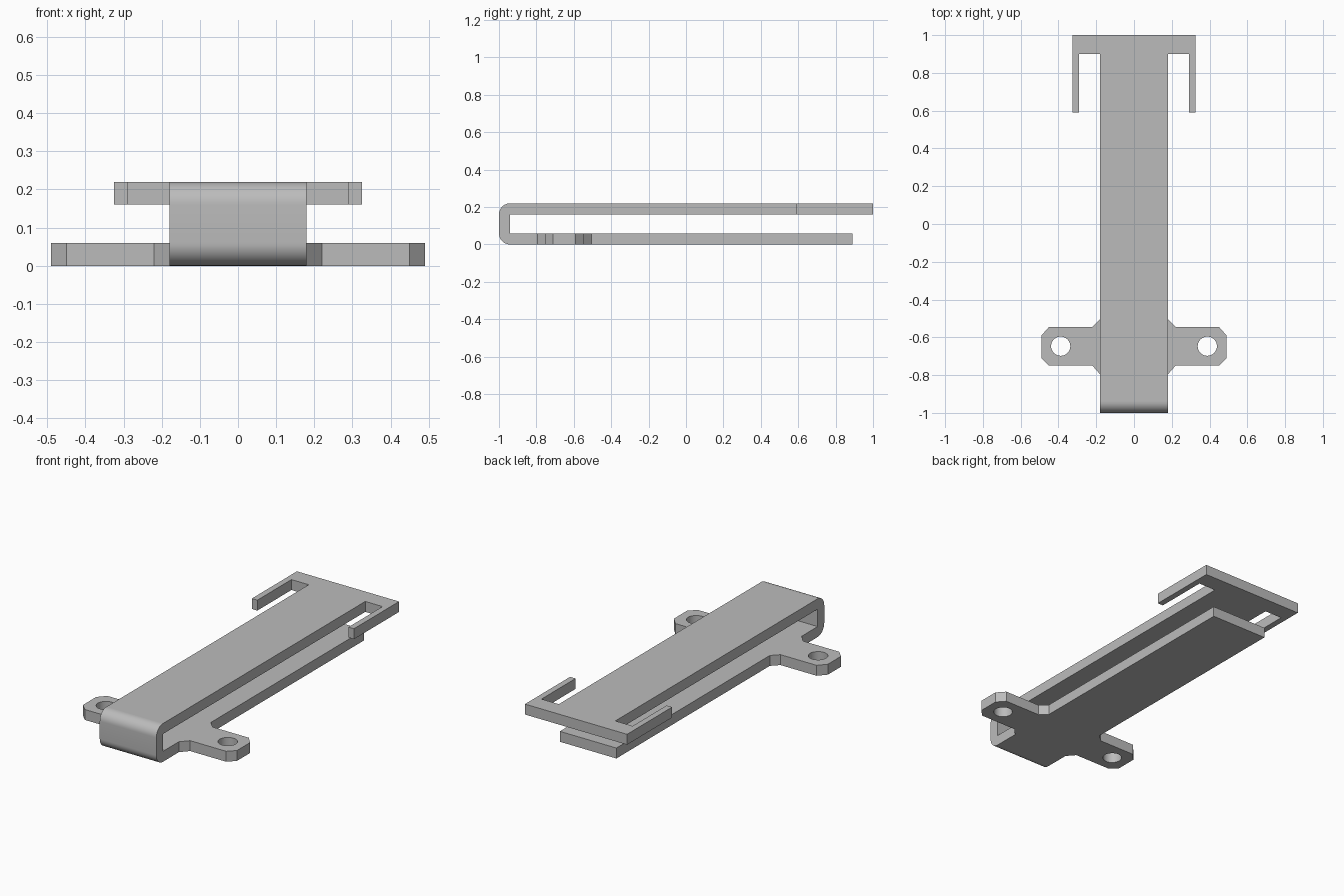
import bpy, bmesh, math

cube = bpy.data.objects.get("Cube")
if cube:
    bpy.data.objects.remove(cube)

HALF_W = 0.18      # half width of the strip
T = 0.06           # sheet thickness
H = 0.22           # overall height
SEAM = -0.94       # where the flat plates meet the bend

steel = bpy.data.materials.new("satin_grey")
steel.use_nodes = True
GREY = (0.5, 0.5, 0.5, 1)
steel.diffuse_color = GREY
steel.node_tree.nodes["Principled BSDF"].inputs["Base Color"].default_value = GREY


def finish(obj):
    obj.data.materials.clear()
    obj.data.materials.append(steel)
    bpy.ops.object.select_all(action='DESELECT')
    obj.select_set(True)
    bpy.context.view_layer.objects.active = obj
    bpy.ops.object.shade_smooth_by_angle(angle=math.radians(30))


def circle(cx, cy, r, n=32):
    return [(cx + r * math.cos(2 * math.pi * i / n),
             cy + r * math.sin(2 * math.pi * i / n)) for i in range(n)]


def plate(name, half, z, holes=()):
    """Flat plate from a mirrored half outline, with holes, open at the bend."""
    outline = half + [(-x, y) for x, y in reversed(half)]
    curve = bpy.data.curves.new(name, 'CURVE')
    curve.dimensions = '2D'
    curve.fill_mode = 'BOTH'
    curve.extrude = T / 2
    for loop in [outline, *holes]:
        spline = curve.splines.new('POLY')
        spline.points.add(len(loop) - 1)
        for p, (x, y) in zip(spline.points, loop):
            p.co = (x, y, 0, 1)
        spline.use_cyclic_u = True
    obj = bpy.data.objects.new(name, curve)
    bpy.context.collection.objects.link(obj)
    bpy.ops.object.select_all(action='DESELECT')
    obj.select_set(True)
    bpy.context.view_layer.objects.active = obj
    bpy.ops.object.convert(target='MESH')
    obj = bpy.context.object
    bm = bmesh.new()
    bm.from_mesh(obj.data)
    bmesh.ops.remove_doubles(bm, verts=bm.verts, dist=0.0001)
    bmesh.ops.translate(bm, verts=bm.verts, vec=(0, 0, z + T / 2))
    bmesh.ops.recalc_face_normals(bm, faces=bm.faces)
    seam = [f for f in bm.faces if all(abs(v.co.y - SEAM) < 1e-4 for v in f.verts)]
    bmesh.ops.delete(bm, geom=seam, context='FACES')
    bm.to_mesh(obj.data)
    bm.free()
    finish(obj)


# Lower plate with two chamfered mounting lugs
lug = [(HALF_W, SEAM), (HALF_W, -0.795), (0.22, -0.75), (0.45, -0.75),
       (0.49, -0.71), (0.49, -0.59), (0.45, -0.545), (0.22, -0.545),
       (HALF_W, -0.505), (HALF_W, 0.89)]
plate("lower_plate_with_lugs", lug, 0,
      [circle(side * 0.388, -0.647, 0.051) for side in (-1, 1)])

# Upper plate with a cross bar and two hook arms
hooks = [(HALF_W, SEAM), (HALF_W, 0.9), (0.29, 0.9), (0.29, 0.59),
         (0.325, 0.59), (0.325, 1)]
plate("upper_plate_with_hooks", hooks, H - T)

# Rounded bend joining the two plates
profile = []
for cz, start in ((H - T, 90), (T, 180)):
    for i in range(13):
        a = math.radians(start + 7.5 * i)
        profile.append((SEAM + T * math.cos(a), cz + T * math.sin(a)))
profile += [(SEAM, T), (SEAM, H - T)]
bm = bmesh.new()
left, right = [[bm.verts.new((x, y, z)) for y, z in profile]
               for x in (HALF_W, -HALF_W)]
bm.faces.new(left)
bm.faces.new(right[::-1])
n = len(profile)
for i in range(n):
    j = (i + 1) % n
    if i not in (n - 3, n - 1):      # leave the plate joints open
        bm.faces.new((left[i], right[i], right[j], left[j]))
bmesh.ops.recalc_face_normals(bm, faces=bm.faces)
mesh = bpy.data.meshes.new("front_bend")
bm.to_mesh(mesh)
bm.free()
bend = bpy.data.objects.new("front_bend", mesh)
bpy.context.collection.objects.link(bend)
finish(bend)
